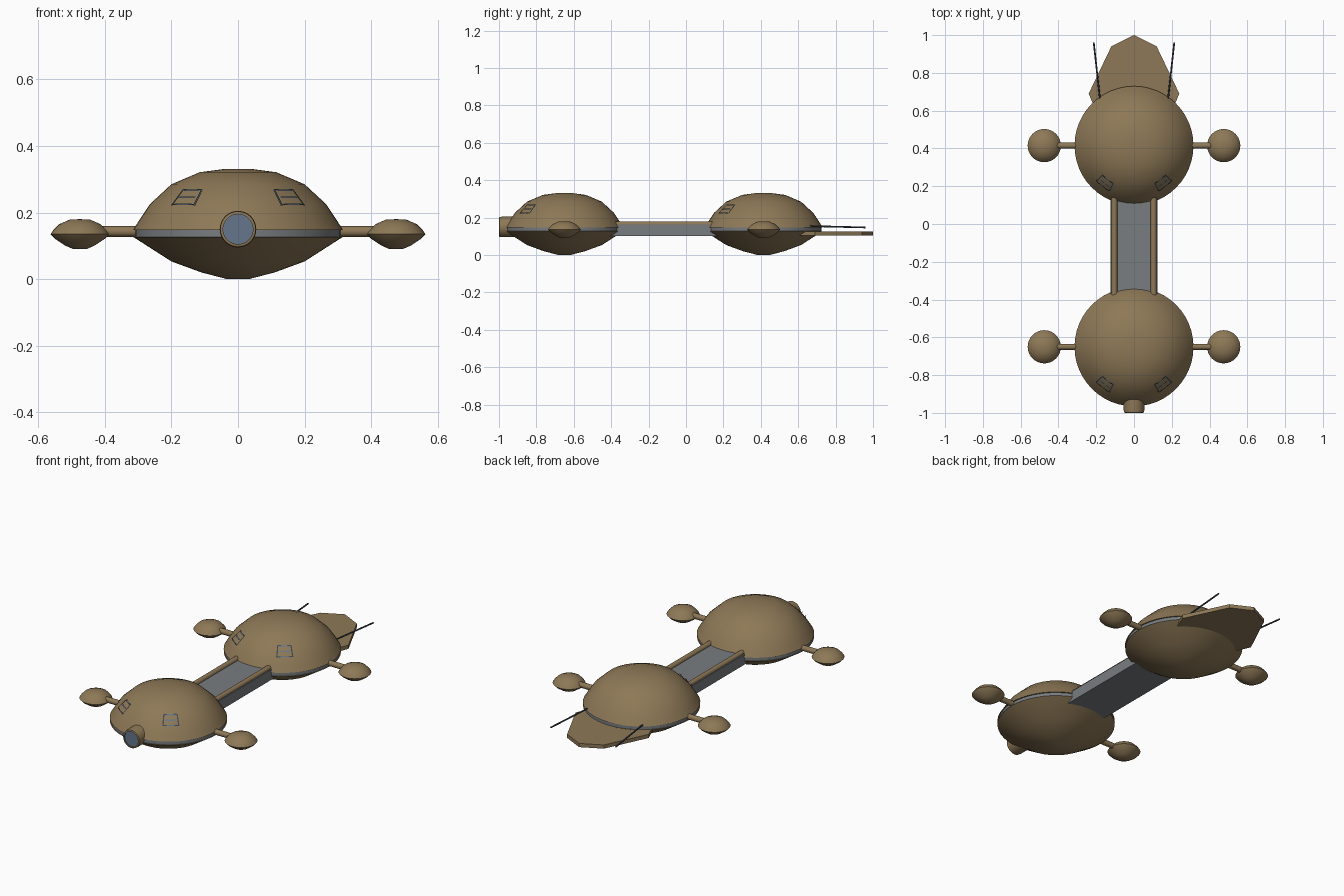
import bpy, bmesh, math
from mathutils import Vector

cube = bpy.data.objects.get("Cube")
if cube:
    bpy.data.objects.remove(cube)


def material(name, rgb):
    m = bpy.data.materials.new(name)
    m.use_nodes = True
    m.diffuse_color = (*rgb, 1)
    m.node_tree.nodes["Principled BSDF"].inputs["Base Color"].default_value = (*rgb, 1)
    return m


TAN = material("tan hull", (0.27, 0.19, 0.095))
GREY = material("grey metal", (0.19, 0.205, 0.215))
DARK = material("dark blue grey", (0.05, 0.065, 0.085))
BLUE = material("blue glass", (0.13, 0.18, 0.26))


def finish(name, bm, mats, smooth=35):
    bmesh.ops.recalc_face_normals(bm, faces=bm.faces)
    me = bpy.data.meshes.new(name)
    bm.to_mesh(me)
    bm.free()
    for m in mats:
        me.materials.append(m)
    ob = bpy.data.objects.new(name, me)
    bpy.context.collection.objects.link(ob)
    if smooth:
        bpy.ops.object.select_all(action='DESELECT')
        ob.select_set(True)
        bpy.context.view_layer.objects.active = ob
        bpy.ops.object.shade_smooth_by_angle(angle=math.radians(smooth))
    return ob


def lathe(name, profile, mats, loc=(0, 0, 0), rule=None, steps=40):
    """Spin an (r, z) profile about z; rule picks a material from face height."""
    bm = bmesh.new()
    verts = [bm.verts.new((r, 0, z)) for r, z in profile]
    edges = [bm.edges.new(p) for p in zip(verts, verts[1:])]
    bmesh.ops.spin(bm, geom=verts + edges, axis=(0, 0, 1), cent=(0, 0, 0),
                   angle=math.tau, steps=steps)
    bmesh.ops.remove_doubles(bm, verts=bm.verts, dist=1e-4)
    if rule:
        for f in bm.faces:
            f.material_index = rule(f.calc_center_median().z)
    ob = finish(name, bm, mats)
    ob.location = loc
    return ob


def prism(name, outline, z0, z1, mat):
    bm = bmesh.new()
    face = bm.faces.new([bm.verts.new((x, y, z0)) for x, y in outline])
    top = bmesh.ops.extrude_face_region(bm, geom=[face])["geom"]
    bmesh.ops.translate(bm, vec=(0, 0, z1 - z0),
                        verts=[v for v in top if isinstance(v, bmesh.types.BMVert)])
    return finish(name, bm, [mat], 0)


def box(name, x0, x1, y0, y1, z0, z1, mat):
    return prism(name, [(x0, y0), (x1, y0), (x1, y1), (x0, y1)], z0, z1, mat)


def rod(name, a, b, r, mat, sides=12):
    a, b = Vector(a), Vector(b)
    bm = bmesh.new()
    bmesh.ops.create_cone(bm, cap_ends=True, segments=sides, radius1=r, radius2=r,
                          depth=(b - a).length)
    ob = finish(name, bm, [mat])
    ob.location = (a + b) / 2
    ob.rotation_mode = 'QUATERNION'
    ob.rotation_quaternion = (b - a).to_track_quat('Z', 'Y')
    return ob


# Saucer profile, from the top pole to the bottom pole
RIM_LOW, RIM_HIGH = 0.127, 0.147
DOME = [(0, 0.331), (0.04, 0.331), (0.115, 0.321), (0.2, 0.285), (0.265, 0.225),
        (0.295, 0.18), (0.315, 0.148)]
BOWL = [(0.309, RIM_HIGH), (0.309, RIM_LOW), (0.314, RIM_LOW - 0.001), (0.2, 0.053),
        (0.11, 0.02), (0.033, 0), (0, 0)]
POD = [(0, 0.045), (0.03, 0.044), (0.062, 0.03), (0.08, 0.012), (0.088, 0),
       (0.075, -0.014), (0.045, -0.034), (0.02, -0.045), (0, -0.045)]


def dome_radius(z):
    for (r0, z0), (r1, z1) in zip(DOME, DOME[1:]):
        if z0 >= z >= z1 and z0 > z1:
            return r0 + (r1 - r0) * (z0 - z) / (z0 - z1)


def window(name, centre_y, side):
    """Thin plates wrapped on the dome: sloping dark sides and blue slots."""
    bm = bmesh.new()

    def patch(a0, a1, z0, z1, index, lift):
        n = 4
        rows = []
        for z in (z0, z1):
            r = dome_radius(z) + lift
            angles = [math.radians(a0 + (a1 - a0) * i / n) for i in range(n + 1)]
            rows.append([bm.verts.new((side * r * math.sin(a),
                                       centre_y - r * math.cos(a), z + lift))
                         for a in angles])
        for i in range(n):
            f = bm.faces.new((rows[0][i], rows[0][i + 1], rows[1][i + 1], rows[1][i]))
            f.material_index = index

    for a in (28, 46):
        patch(a, a + 1.5, 0.217, 0.265, 0, 0.004)
    for z in (0.218, 0.239, 0.26):
        patch(31, 45, z, z + 0.005, 1, 0.004)
    for a in (29, 42):
        for z in (0.217, 0.262):
            patch(a, a + 4, z, z + 0.004, 0, 0.005)
    finish(name, bm, [DARK, BLUE], 0)


for label, cy in (("front", -0.65), ("rear", 0.415)):
    lathe(label + "_saucer", DOME + BOWL, [TAN, GREY], (0, cy, 0),
          lambda z: 1 if RIM_LOW - 0.0002 < z < RIM_HIGH + 0.0002 else 0, 48)
    for side, word in ((1, "left"), (-1, "right")):
        tag = f"{label}_{word}_"
        window(tag + "window", cy, side)
        lathe(tag + "pod", POD, [TAN], (side * 0.475, cy, 0.135), steps=32)
        rod(tag + "pod_strut", (side * 0.28, cy, 0.143), (side * 0.42, cy, 0.143),
            0.016, TAN)

# Connecting bridge with side rails
box("bridge", -0.125, 0.125, -0.42, 0.18, 0.102, 0.163, GREY)
for side, word in ((1, "left"), (-1, "right")):
    rod(word + "_bridge_rail", (side * 0.104, -0.42, 0.164), (side * 0.104, 0.18, 0.164),
        0.016, TAN)
    rod(word + "_antenna", (side * 0.178, 0.64, 0.155), (side * 0.213, 0.96, 0.147),
        0.0045, DARK, 8)

# Nose lens housing
housing = lathe("nose_housing", [(0, -0.08), (0.055, -0.08), (0.055, 0.03), (0.053, 0.048),
                                 (0.045, 0.05), (0.045, 0.044), (0, 0.044)], [TAN, BLUE],
                (0, -0.95, 0.15), steps=32)
for poly in housing.data.polygons:
    if poly.center.z > 0.0435 and abs(poly.normal.z) > 0.9 and poly.center.xy.length < 0.043:
        poly.material_index = 1
housing.rotation_euler.x = math.pi / 2

# Tail plate
half = [(0.12, 0.94), (0.24, 0.69), (0.2, 0.595)]
prism("tail_plate", [(0, 1)] + half + [(-x, y) for x, y in reversed(half)], 0.103, 0.125, TAN)
